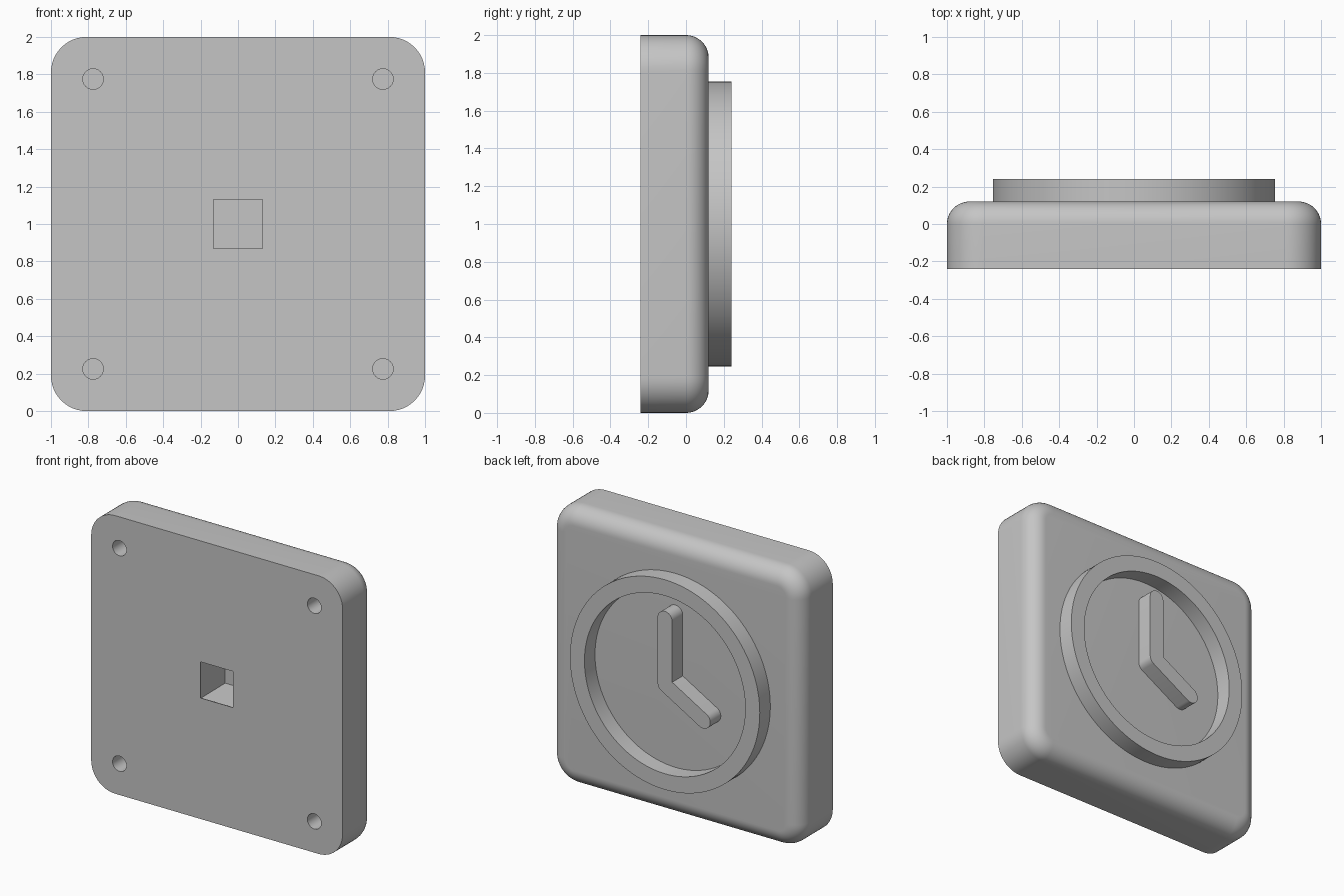
import bpy
import bmesh
from math import sin, cos, tan, pi, radians

cube = bpy.data.objects.get("Cube")
if cube:
    bpy.data.objects.remove(cube, do_unlink=True)

grey = bpy.data.materials.new("light_grey")
grey.use_nodes = True
colour = (0.56, 0.56, 0.56, 1)
grey.diffuse_color = colour
grey.node_tree.nodes["Principled BSDF"].inputs["Base Color"].default_value = colour

FRONT, BACK, RIM = -0.24, 0.12, 0.24   # depths along y
MID = 1.0                              # height of the centre


def arc(cx, cz, r, start, end, n):
    """Points on an arc, angles in degrees."""
    steps = [radians(start + (end - start) * i / n) for i in range(n + 1)]
    return [(cx + r * cos(a), cz + r * sin(a)) for a in steps]


def rounded_square(half, r, n=12):
    c = half - r
    corners = [(c, c, 0), (-c, c, 90), (-c, -c, 180), (c, -c, 270)]
    return [p for x, z, a in corners for p in arc(x, z, r, a, a + 90, n)]


def square(half):
    return [(half, half), (-half, half), (-half, -half), (half, -half)]


def loft(name, sections, closed=False):
    """Skin (y, outline) sections; cap the ends or join last to first."""
    bm = bmesh.new()
    rings = [[bm.verts.new((x, y, MID + z)) for x, z in pts] for y, pts in sections]
    pairs = list(zip(rings, rings[1:]))
    if closed:
        pairs.append((rings[-1], rings[0]))
    else:
        bm.faces.new(rings[0])
        bm.faces.new(rings[-1])
    for a, b in pairs:
        for i in range(len(a)):
            j = (i + 1) % len(a)
            bm.faces.new((a[i], a[j], b[j], b[i]))
    bmesh.ops.recalc_face_normals(bm, faces=bm.faces)
    mesh = bpy.data.meshes.new(name)
    bm.to_mesh(mesh)
    bm.free()
    mesh.materials.append(grey)
    obj = bpy.data.objects.new(name, mesh)
    bpy.context.collection.objects.link(obj)
    return obj


def select(obj):
    bpy.ops.object.select_all(action="DESELECT")
    obj.select_set(True)
    bpy.context.view_layer.objects.active = obj


def cut(obj, cutter):
    cutter.hide_render = True
    mod = obj.modifiers.new("cut", "BOOLEAN")
    mod.operation = "DIFFERENCE"
    mod.solver = "EXACT"
    mod.object = cutter
    select(obj)
    bpy.ops.object.modifier_apply(modifier=mod.name)
    bpy.data.objects.remove(cutter, do_unlink=True)


# Case: rounded square block with a filleted back edge
CORNER, FILLET = 0.19, 0.12
sections = [(FRONT, rounded_square(1, CORNER))]
for i in range(13):
    a = pi / 2 * i / 12
    inset = FILLET * (1 - cos(a))
    sections.append((BACK - FILLET + FILLET * sin(a),
                     rounded_square(1 - inset, CORNER - inset)))
case = loft("case", sections)

# Square socket with a softly flared mouth
HOLE, FLARE = 0.13, 0.015
sections = [(FRONT - 0.05, square(HOLE + FLARE))]
for i in range(6):
    a = pi / 2 * i / 5
    sections.append((FRONT + FLARE * sin(a), square(HOLE + FLARE * (1 - cos(a)))))
sections.append((FRONT + 0.28, square(HOLE)))
cut(case, loft("socket_cutter", sections))

# Four round blind holes near the corners
for sx in (-1, 1):
    for sz in (-1, 1):
        outline = arc(sx * 0.775, sz * 0.775, 0.055, 0, 360, 32)[:-1]
        cut(case, loft("hole_cutter", [(FRONT - 0.05, outline), (FRONT + 0.2, outline)]))


# Raised dial rim
def circle(r):
    return arc(0, 0, r, 0, 360, 128)[:-1]


rim = loft("dial_rim", [(BACK - 0.01, circle(0.755)), (RIM, circle(0.755)),
                        (RIM, circle(0.64)), (BACK - 0.01, circle(0.64))], closed=True)

# Clock hands as one bent bar, showing four o'clock from the back
W, MINUTE, HOUR = 0.058, 0.47, 0.35
tilt = radians(-30)
outline = arc(0, MINUTE, W, 0, 180, 16)
outline += arc(0, 0, W, 180, 240, 6)
outline += arc(HOUR * cos(tilt), HOUR * sin(tilt), W, 240, 420, 16)
outline.append((W, W * tan(radians(30))))
outline = [(-u, v) for u, v in outline]
hands = loft("clock_hands", [(BACK - 0.01, outline), (RIM, outline)])

for obj in (case, rim, hands):
    select(obj)
    bpy.ops.object.shade_smooth_by_angle(angle=radians(30))
